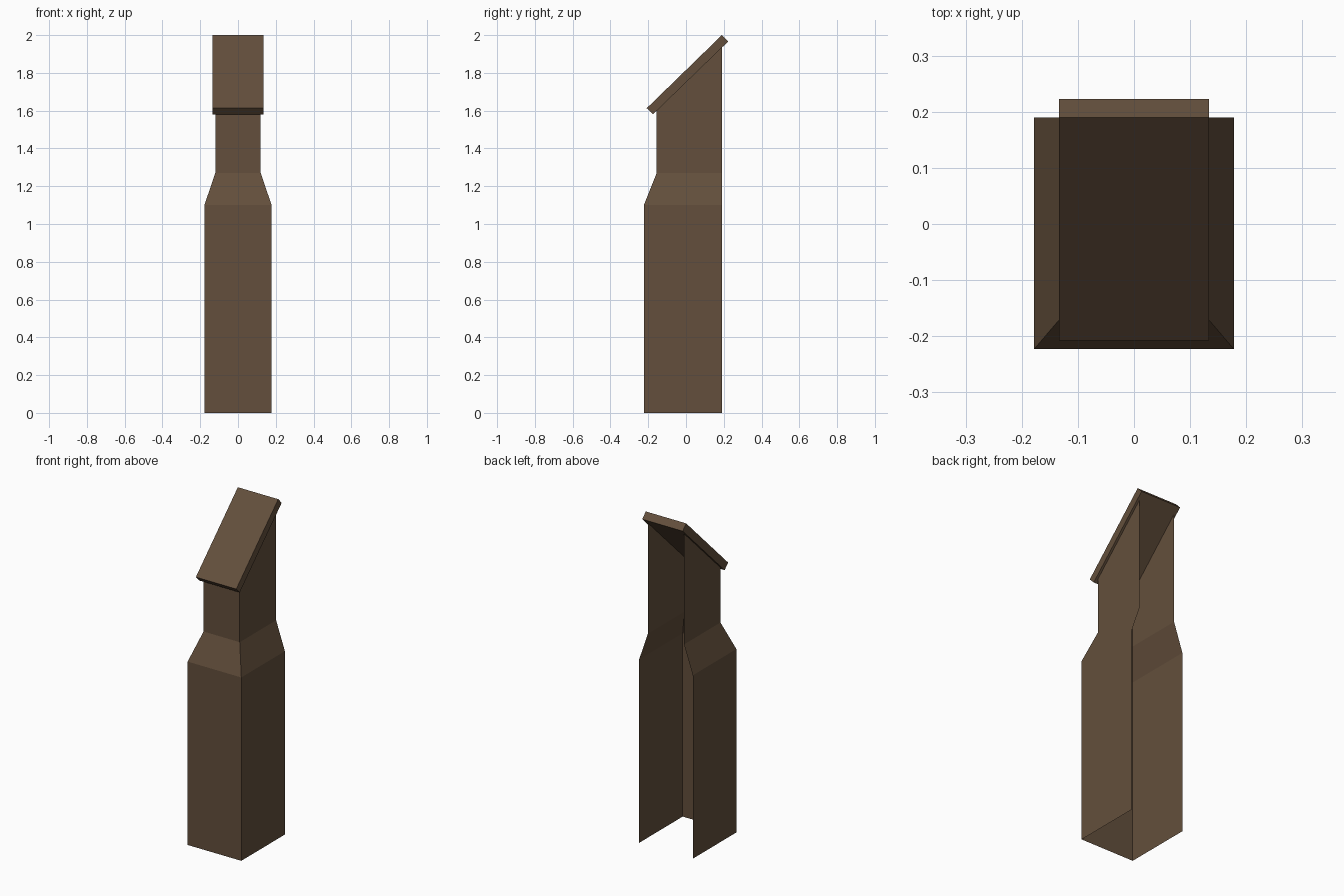
import bpy, math
from mathutils import Vector

if "Cube" in bpy.data.objects:
    bpy.data.objects.remove(bpy.data.objects["Cube"])

brown = bpy.data.materials.new("dark_brown")
brown.diffuse_color = (0.125, 0.078, 0.045, 1)
brown.use_nodes = True
brown.node_tree.nodes["Principled BSDF"].inputs["Base Color"].default_value = brown.diffuse_color


def add_mesh(name, verts, faces):
    me = bpy.data.meshes.new(name)
    me.from_pydata(verts, [], faces)
    me.materials.append(brown)
    me.update()
    ob = bpy.data.objects.new(name, me)
    bpy.context.collection.objects.link(ob)
    return ob


# Chimney shell: U-shaped sections (open at the back and bottom), lofted upward
BACK = 0.19
sections = [  # half width, front y, front z, back z
    (0.178, -0.223, 0.0, 0.0),
    (0.178, -0.223, 1.10, 1.10),
    (0.12, -0.155, 1.27, 1.27),
    (0.12, -0.155, 1.607, 1.942),
]
verts, faces = [], []
for w, f, zf, zb in sections:
    verts += [(-w, BACK, zb), (-w, f, zf), (w, f, zf), (w, BACK, zb)]
for i in range(len(sections) - 1):
    for k in range(3):
        a = i * 4 + k
        faces.append((a, a + 1, a + 5, a + 4))
add_mesh("chimney_shell", verts, faces)

# Sloped cap slab: side profile extruded across x
profile = [(-0.175, 1.58), (0.223, 1.966), (0.19, 2.0), (-0.208, 1.613)]
W = 0.134
verts = [(x, y, z) for x in (-W, W) for y, z in profile]
faces = [(3, 2, 1, 0), (4, 5, 6, 7)]
faces += [(k, (k + 1) % 4, (k + 1) % 4 + 4, k + 4) for k in range(4)]
add_mesh("sloped_cap", verts, faces)
